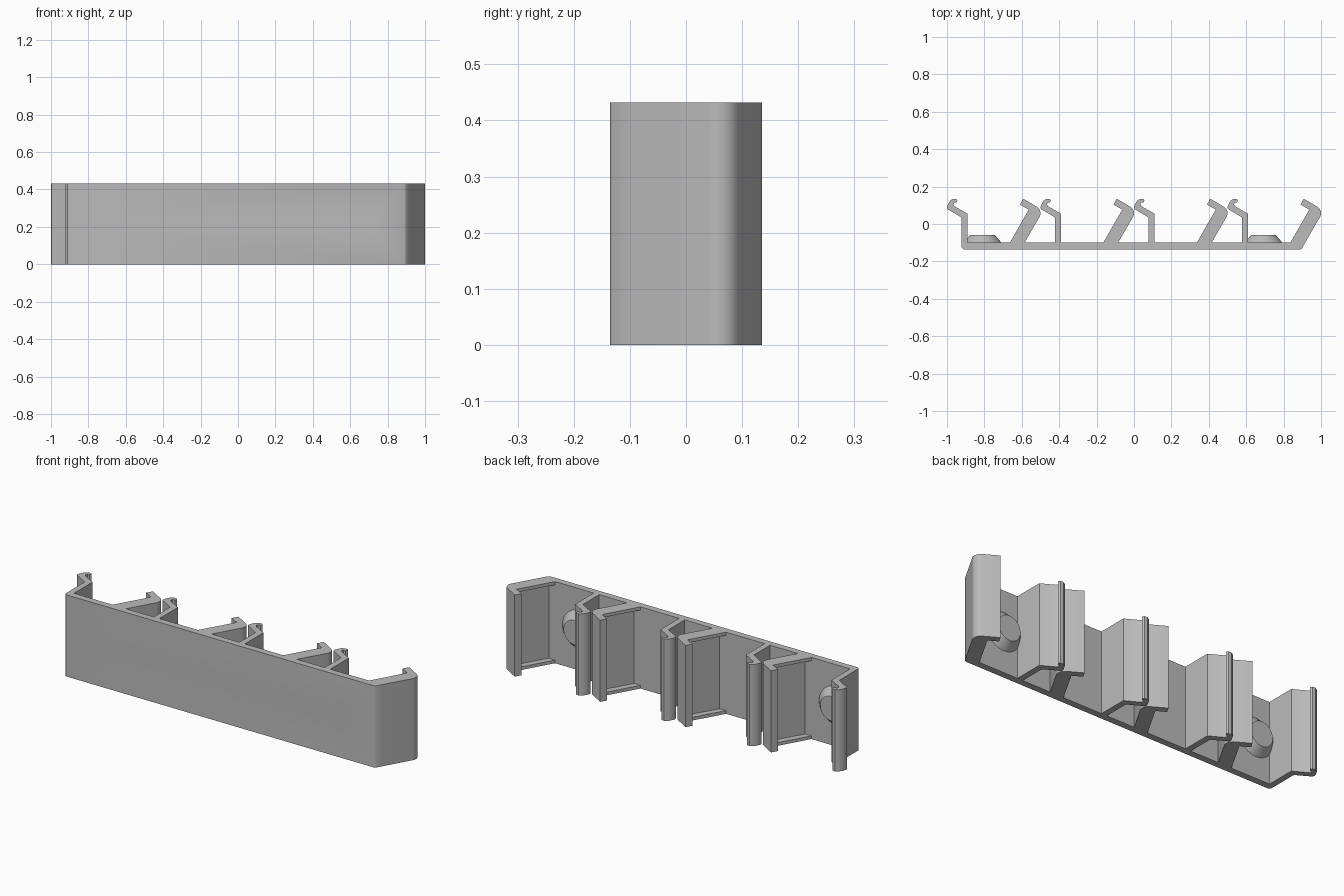
import bpy, bmesh, math
from mathutils import Vector

if "Cube" in bpy.data.objects:
    bpy.data.objects.remove(bpy.data.objects["Cube"], do_unlink=True)

HEIGHT = 0.432
FRONT, BACK = -0.135, -0.1      # plate faces
PITCH = 0.5

grey = bpy.data.materials.new("light_grey")
grey.use_nodes = True
grey.diffuse_color = (0.5, 0.5, 0.5, 1)
grey.node_tree.nodes["Principled BSDF"].inputs["Base Color"].default_value = (0.5, 0.5, 0.5, 1)


def finish(name, bm):
    bmesh.ops.recalc_face_normals(bm, faces=bm.faces)
    mesh = bpy.data.meshes.new(name)
    bm.to_mesh(mesh)
    bm.free()
    mesh.materials.append(grey)
    obj = bpy.data.objects.new(name, mesh)
    bpy.context.collection.objects.link(obj)
    return obj


def extrude_profile(name, points, z0, z1):
    bm = bmesh.new()
    face = bm.faces.new([bm.verts.new((x, y, z0)) for x, y in points])
    new = bmesh.ops.extrude_face_region(bm, geom=[face])["geom"]
    top = [v for v in new if isinstance(v, bmesh.types.BMVert)]
    bmesh.ops.translate(bm, verts=top, vec=(0, 0, z1 - z0))
    return finish(name, bm)


def cone_along_y(name, x, y0, y1, r0, r1):
    bm = bmesh.new()
    bmesh.ops.create_cone(bm, cap_ends=True, segments=48, radius1=r0, radius2=r1, depth=y1 - y0)
    for v in bm.verts:
        v.co = Vector((x + v.co.x, (y0 + y1) / 2 + v.co.z, HEIGHT / 2 + v.co.y))
    return finish(name, bm)


def shifted(points, dx):
    return [(x + dx, y) for x, y in points]


# Slanted arm: outer face, rounded shoulder, lip, inner face
shoulder = [(0.96 + 0.04 * math.cos(a), 0.058 + 0.04 * math.sin(a))
            for a in (math.radians(-30 + 9 * i) for i in range(11))]
arm = [(0.915, BACK)] + shoulder + [
    (0.908, 0.135), (0.89, 0.104), (0.966, 0.06), (0.873, BACK)]

# Straight wall with a curled snap hook
hook = [(-0.89, BACK), (-0.89, 0.055), (-0.957, 0.093), (-0.966, 0.103),
        (-0.962, 0.114), (-0.95, 0.115), (-0.944, 0.124), (-0.95, 0.133),
        (-0.966, 0.135), (-0.983, 0.125), (-0.993, 0.108), (-1.0, 0.09),
        (-0.998, 0.08), (-0.922, 0.035), (-0.922, BACK)]

# Back plate with four bays in one continuous profile
outline = [(-0.922, -0.126), (-0.912, FRONT), (0.89, FRONT), (0.898, -0.13)]
for bay in range(3, -1, -1):
    outline += shifted(arm, (bay - 3) * PITCH) + shifted(hook, bay * PITCH)
rail = extrude_profile("clip_rail", outline, 0, HEIGHT)

# Stop ledges at the top and bottom of every arm
ledge = [(0.833, BACK - 0.005), (0.875, BACK - 0.005), (0.967, 0.062), (0.937, 0.0767)]
parts = [rail]
for bay in range(4):
    for side, z in (("lower", 0), ("upper", HEIGHT - 0.017)):
        parts.append(extrude_profile(f"{side}_ledge_{bay + 1}",
                                     shifted(ledge, (bay - 3) * PITCH), z, z + 0.017))

# Screw bosses and their through holes
for side, x in (("right", -0.81), ("left", 0.692)):
    boss = cone_along_y(side + "_screw_boss", x, BACK - 0.01, -0.058, 0.11, 0.065)
    cutter = cone_along_y(side + "_hole_cutter", x, -0.2, 0.0, 0.043, 0.043)
    cutter.hide_render = True
    for obj in (rail, boss):
        mod = obj.modifiers.new("screw_hole", 'BOOLEAN')
        mod.operation = 'DIFFERENCE'
        mod.solver = 'EXACT'
        mod.object = cutter
        bpy.context.view_layer.objects.active = obj
        bpy.ops.object.modifier_apply(modifier=mod.name)
    bpy.data.objects.remove(cutter, do_unlink=True)
    parts.append(boss)

bpy.ops.object.select_all(action='DESELECT')
for obj in parts:
    obj.select_set(True)
bpy.context.view_layer.objects.active = rail
bpy.ops.object.shade_smooth_by_angle(angle=math.radians(35))
